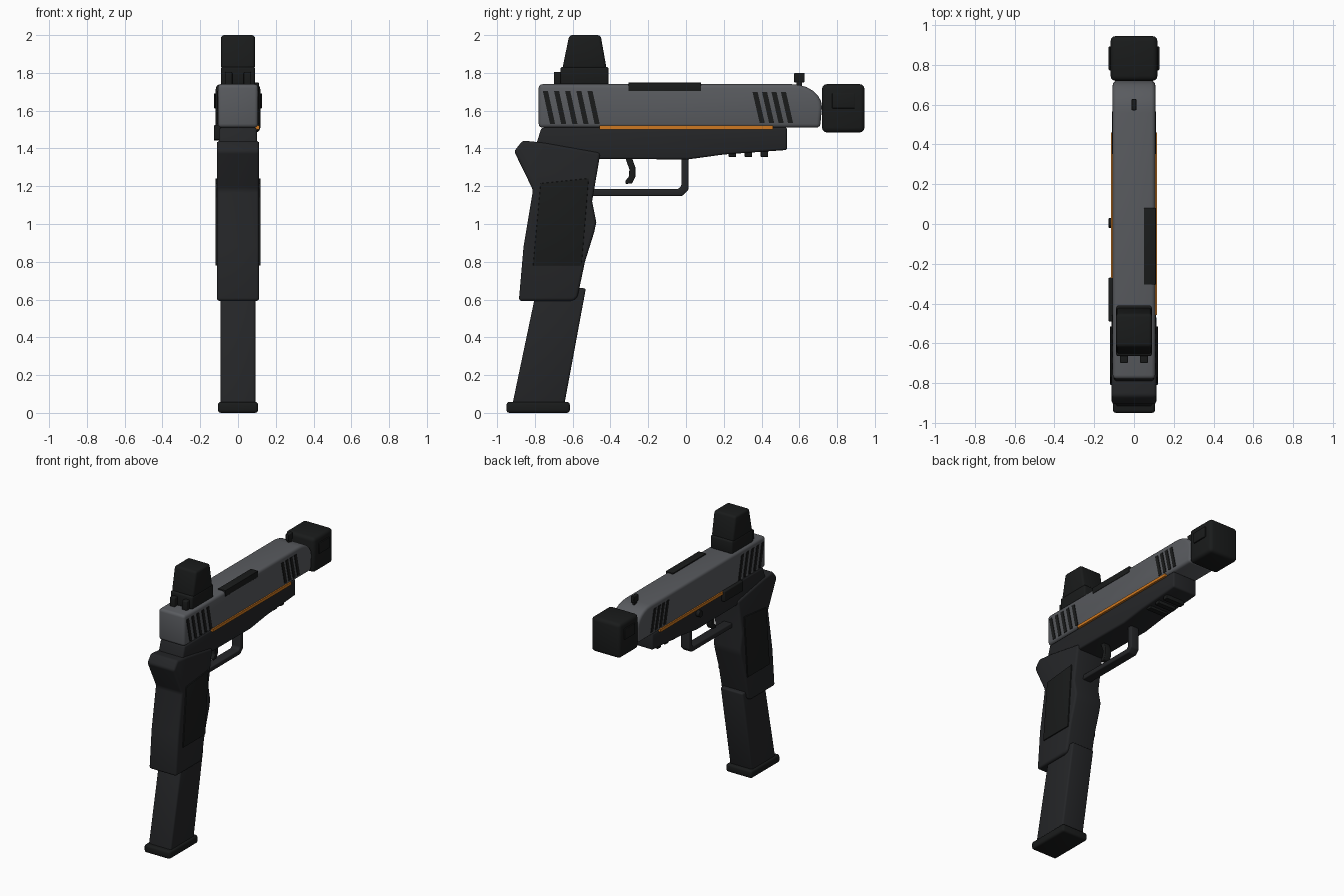
import bpy, bmesh, math


def material(name, rgb):
    m = bpy.data.materials.new(name)
    m.diffuse_color = (*rgb, 1)
    return m


STEEL = material("steel_grey", (0.10, 0.105, 0.115))
POLYMER = material("polymer", (0.018, 0.019, 0.021))
BLACK = material("black", (0.010, 0.011, 0.011))
ORANGE = material("orange", (0.62, 0.19, 0.015))


def prism(name, pts, x0, x1, mat, bevel=0.01):
    """Extrude a (y, z) side profile from x0 to x1 and round its sharp edges."""
    bm = bmesh.new()
    near = [bm.verts.new((x0, y, z)) for y, z in pts]
    far = [bm.verts.new((x1, y, z)) for y, z in pts]
    bm.faces.new(near)
    bm.faces.new(far[::-1])
    n = len(pts)
    for i in range(n):
        j = (i + 1) % n
        bm.faces.new((near[j], near[i], far[i], far[j]))
    bmesh.ops.recalc_face_normals(bm, faces=bm.faces)
    if bevel:
        edges = [e for e in bm.edges if e.calc_face_angle(0) > math.radians(28)]
        bmesh.ops.bevel(bm, geom=edges, offset=bevel, segments=3, profile=0.5,
                        affect='EDGES', clamp_overlap=True)
    me = bpy.data.meshes.new(name)
    bm.to_mesh(me)
    bm.free()
    me.materials.append(mat)
    ob = bpy.data.objects.new(name, me)
    bpy.context.collection.objects.link(ob)
    bpy.ops.object.select_all(action='DESELECT')
    ob.select_set(True)
    bpy.context.view_layer.objects.active = ob
    bpy.ops.object.shade_smooth_by_angle(angle=math.radians(35))
    return ob


def box(name, x, y, z, mat, bevel=0.006):
    pts = [(y[0], z[0]), (y[1], z[0]), (y[1], z[1]), (y[0], z[1])]
    return prism(name, pts, x[0], x[1], mat, bevel)


def arc(cy, cz, ry, rz, a0, a1, n=6):
    return [(cy + ry * math.cos(math.radians(a0 + (a1 - a0) * i / n)),
             cz + rz * math.sin(math.radians(a0 + (a1 - a0) * i / n))) for i in range(n + 1)]


# Slide with rounded nose, and muzzle compensator
prism("slide", [(-0.78, 1.51), (0.71, 1.51)] + arc(0.56, 1.62, 0.16, 0.12, 0, 90)
      + [(-0.78, 1.74)], -0.107, 0.107, STEEL, 0.02)
box("compensator", (-0.118, 0.118), (0.72, 0.945), (1.485, 1.74), BLACK, 0.025)

# Frame with dust cover
prism("frame", [(-0.765, 1.51), (-0.80, 1.40), (-0.62, 1.345), (0.01, 1.342),
                (0.20, 1.368), (0.535, 1.392), (0.535, 1.512)], -0.1, 0.1, POLYMER, 0.012)
for i, y in enumerate((0.245, 0.33, 0.415)):
    box(f"rail_lug_{i + 1}", (-0.075, 0.075), (y - 0.02, y + 0.02), (1.355, 1.40), BLACK, 0.004)

# Grip
prism("grip", [(-0.91, 1.385), (-0.865, 1.442), (-0.75, 1.43), (-0.453, 1.377), (-0.497, 1.12),
               (-0.475, 1.01), (-0.485, 0.96), (-0.535, 0.80), (-0.575, 0.61), (-0.60, 0.593),
               (-0.885, 0.593), (-0.86, 0.88), (-0.81, 1.18)], -0.112, 0.112, POLYMER, 0.022)

# Extended magazine and its base plate
prism("magazine", [(-0.92, 0.04), (-0.645, 0.04), (-0.53, 0.66), (-0.79, 0.66)],
      -0.092, 0.092, POLYMER, 0.012)
box("magazine_base", (-0.106, 0.106), (-0.95, -0.615), (0, 0.058), BLACK, 0.015)

# Trigger guard and trigger
prism("trigger_guard", [(-0.50, 1.148), (-0.02, 1.148), (0.013, 1.18), (0.013, 1.36),
                        (-0.025, 1.36), (-0.025, 1.20), (-0.04, 1.185), (-0.50, 1.185)],
      -0.035, 0.035, POLYMER, 0.008)
prism("trigger", [(-0.325, 1.36), (-0.29, 1.36), (-0.268, 1.30), (-0.268, 1.25), (-0.285, 1.215),
                  (-0.32, 1.212), (-0.322, 1.228), (-0.302, 1.25), (-0.30, 1.29)],
      -0.025, 0.025, BLACK, 0.005)

# Optic housing, rear sight posts and front sight
box("optic_base", (-0.09, 0.09), (-0.665, -0.41), (1.735, 1.832), BLACK, 0.012)
prism("optic_hood", [(-0.655, 1.82), (-0.42, 1.82), (-0.452, 2.0), (-0.618, 2.0)],
      -0.09, 0.09, BLACK, 0.016)
for s in (-1, 1):
    box(f"rear_sight_{s}", (s * 0.05 - 0.02, s * 0.05 + 0.02), (-0.70, -0.65), (1.73, 1.805), BLACK)
box("front_sight", (-0.012, 0.012), (0.572, 0.628), (1.75, 1.80), BLACK, 0.005)
box("front_sight_post", (-0.009, 0.009), (0.585, 0.615), (1.72, 1.76), BLACK, 0)

# Ejection port
box("ejection_port", (0.05, 0.11), (-0.305, 0.08), (1.703, 1.748), BLACK, 0.002)

# Details repeated on both sides
for s, side in ((1, "right"), (-1, "left")):
    for label, start, step, count, z0, z1 in (("rear", -0.745, 0.059, 5, 1.53, 1.705),
                                             ("front", 0.365, 0.05, 4, 1.535, 1.70)):
        for i in range(count):
            y = start + step * i
            prism(f"{label}_serration_{side}_{i + 1}",
                  [(y + 0.025, z0), (y + 0.052, z0), (y + 0.014, z1), (y - 0.013, z1)],
                  s * 0.09, s * 0.111, BLACK, 0)
    prism(f"grip_panel_{side}", [(-0.81, 0.78), (-0.553, 0.78), (-0.515, 1.242), (-0.77, 1.215)],
          s * 0.10, s * 0.12, BLACK, 0.003)
    box(f"accent_stripe_{side}", (s * 0.09, s * 0.115), (-0.457, 0.46), (1.501, 1.522), ORANGE, 0)
    box(f"compensator_port_{side}", (s * 0.10, s * 0.127), (0.773, 0.893), (1.612, 1.692), BLACK, 0.004)

# Left side controls
box("slide_stop", (-0.128, -0.09), (-0.49, -0.27), (1.447, 1.524), BLACK)
prism("takedown_pin", arc(0.005, 1.465, 0.024, 0.024, 0, 337.5, 15), -0.128, -0.09, BLACK, 0.003)
